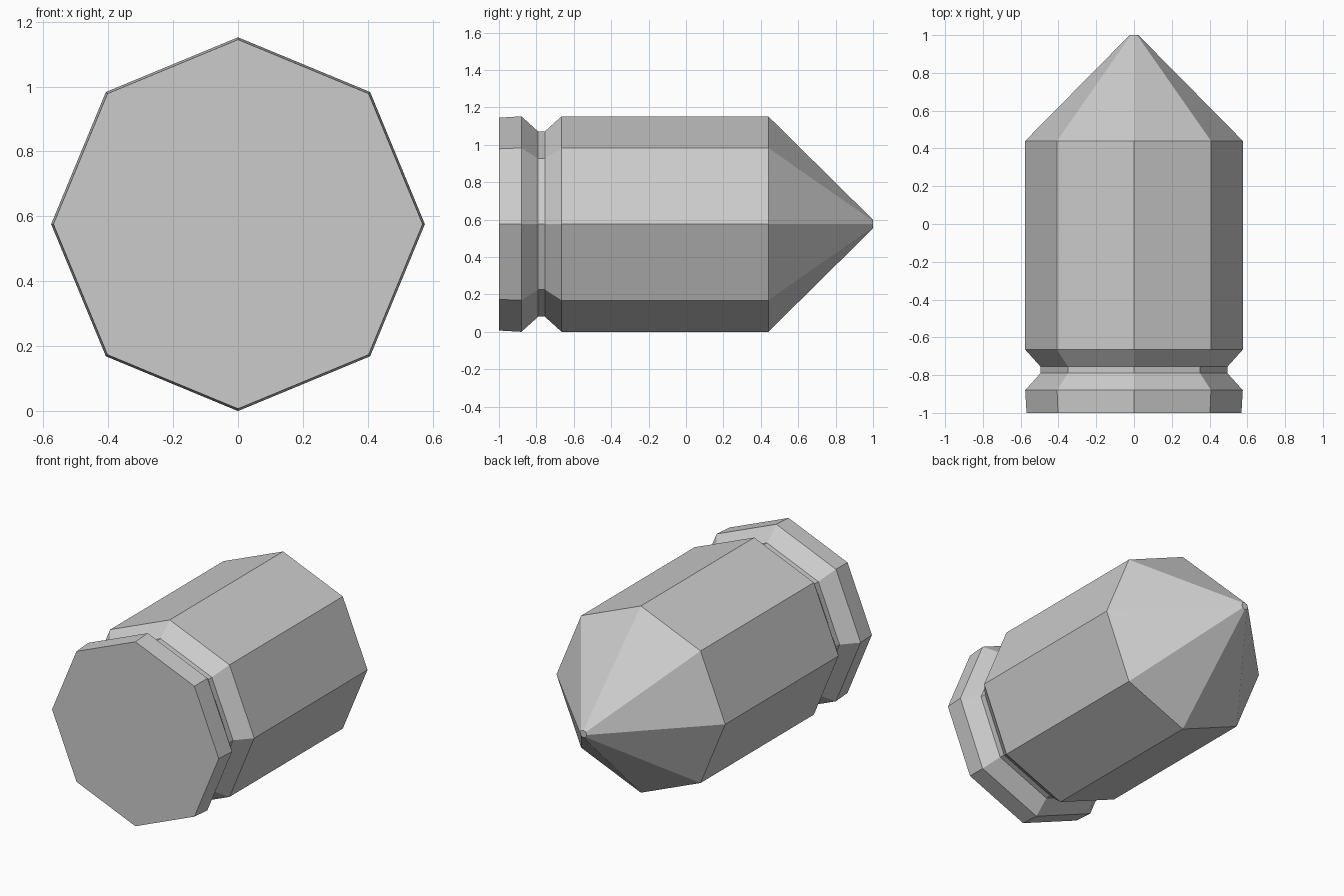
import bpy, bmesh
from math import cos, sin, pi

if "Cube" in bpy.data.objects:
    bpy.data.objects.remove(bpy.data.objects["Cube"])

SIDES = 8
RADIUS = 0.576

# Profile along the length: (y, radius) from rear rim to tip
PROFILE = [
    (-1.00, 0.569), (-0.88, RADIUS),    # rim
    (-0.79, 0.495), (-0.755, 0.495),    # groove
    (-0.665, RADIUS), (0.44, RADIUS),   # straight body
    (1.00, 0.023),                      # blunt pointed tip
]


def lathe_y(name, profile, sides, centre_z):
    """Capped, flat-shaded lathe around a horizontal axis along y."""
    bm = bmesh.new()
    rings = []
    for y, r in profile:
        angles = [2 * pi * i / sides for i in range(sides)]
        rings.append([bm.verts.new((r * cos(a), y, centre_z + r * sin(a)))
                      for a in angles])
    for a, b in zip(rings, rings[1:]):
        for i in range(sides):
            j = (i + 1) % sides
            bm.faces.new((a[i], a[j], b[j], b[i]))
    bm.faces.new(rings[0])
    bm.faces.new(rings[-1])
    bmesh.ops.recalc_face_normals(bm, faces=bm.faces)
    mesh = bpy.data.meshes.new(name)
    bm.to_mesh(mesh)
    bm.free()
    obj = bpy.data.objects.new(name, mesh)
    bpy.context.collection.objects.link(obj)
    return obj


# Grooved body with pointed nose, lying along y
lathe_y("pointed_grooved_body", PROFILE, SIDES, RADIUS)
